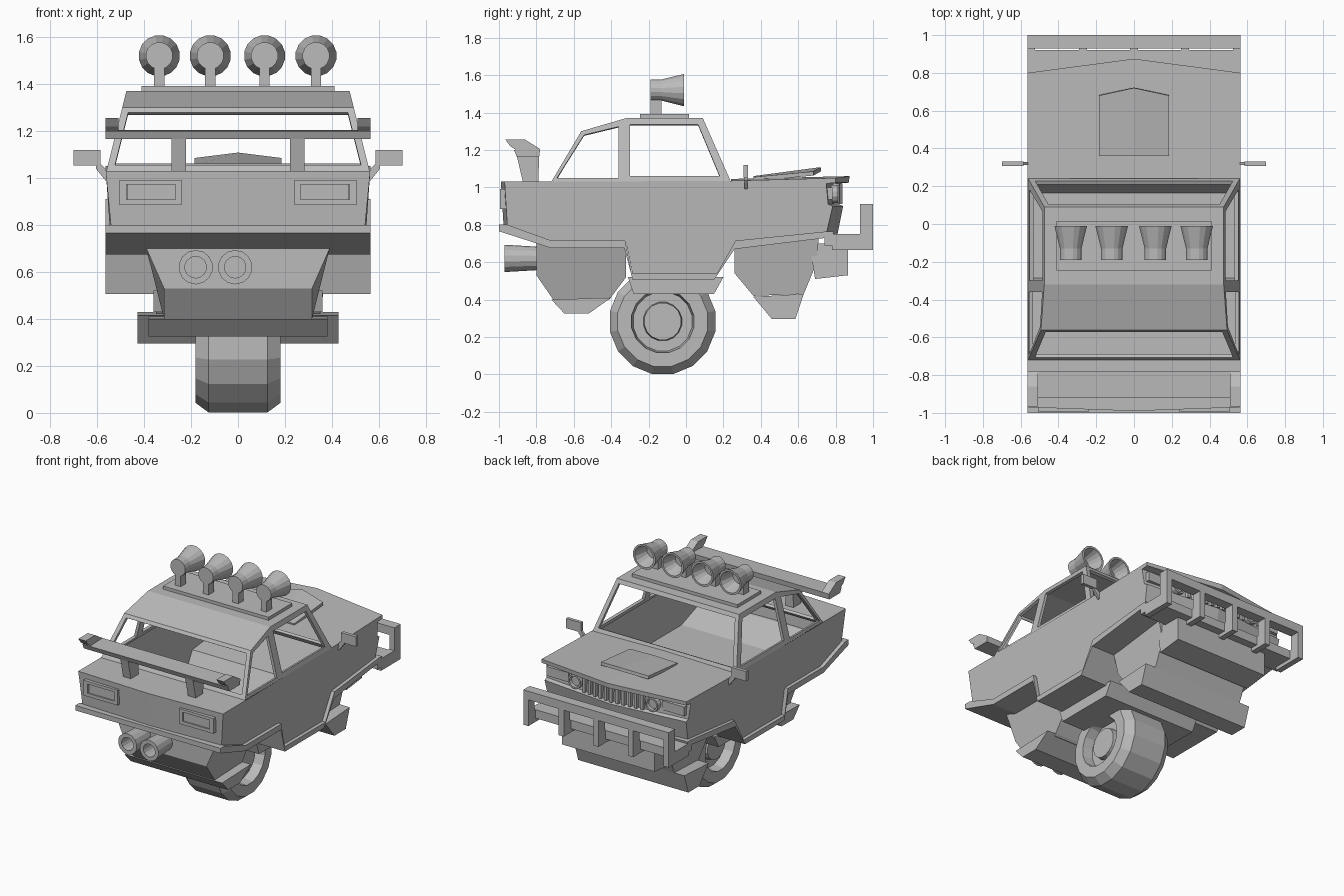
import bpy, bmesh, math

if "Cube" in bpy.data.objects:
    bpy.data.objects.remove(bpy.data.objects["Cube"])

grey = bpy.data.materials.new("plain grey")
grey.diffuse_color = (0.5, 0.5, 0.5, 1)
grey.use_nodes = True
grey.node_tree.nodes["Principled BSDF"].inputs["Base Color"].default_value = grey.diffuse_color


def make(name, verts, faces, thick=0):
    bm = bmesh.new()
    vs = [bm.verts.new(v) for v in verts]
    for f in faces:
        bm.faces.new([vs[i] for i in f])
    bmesh.ops.remove_doubles(bm, verts=bm.verts, dist=0.0005)
    bmesh.ops.recalc_face_normals(bm, faces=bm.faces)
    me = bpy.data.meshes.new(name)
    bm.to_mesh(me)
    bm.free()
    me.materials.append(grey)
    ob = bpy.data.objects.new(name, me)
    bpy.context.collection.objects.link(ob)
    if thick:
        m = ob.modifiers.new("thickness", 'SOLIDIFY')
        m.thickness = thick
        m.offset = -1
    return ob


def prism(name, pts, x0, x1=None):
    """Side profile of (y, z) points run from x0 to x1; x0 may be half width by z."""
    n = len(pts)
    if callable(x0):
        v = [(-x0(z), y, z) for y, z in pts] + [(x0(z), y, z) for y, z in pts]
    else:
        v = [(x0, y, z) for y, z in pts] + [(x1, y, z) for y, z in pts]
    f = [tuple(range(n)), tuple(range(2 * n - 1, n - 1, -1))]
    f += [(i, (i + 1) % n, n + (i + 1) % n, n + i) for i in range(n)]
    return make(name, v, f)


def box(name, x0, x1, y0, y1, z0, z1):
    return prism(name, [(y0, z0), (y1, z0), (y1, z1), (y0, z1)], x0, x1)


def lathe(name, prof, sides, axis, c):
    """Turned shape from (distance along axis, radius) points."""
    v, f = [], []
    for t, r in prof:
        for k in range(sides):
            a = 2 * math.pi * (k + 0.5) / sides
            p, q = r * math.cos(a), r * math.sin(a)
            v.append((c[0] + t, c[1] + p, c[2] + q) if axis == 'x'
                     else (c[0] + p, c[1] + t, c[2] + q))
    for i in range(len(prof) - 1):
        for k in range(sides):
            j = (k + 1) % sides
            f.append((i * sides + k, i * sides + j, (i + 1) * sides + j, (i + 1) * sides + k))
    f += [tuple(range(sides)), tuple(range(len(v) - sides, len(v)))]
    return make(name, v, f)


# Body shell: profile with slightly pointed nose and tail, open under the cabin
prof = [(-.97, 1.03, -.02), (-.955, .79, -.02), (-.72, .70, 0), (-.32, .70, 0),
        (-.285, .53, 0), (.16, .53, 0), (.265, .70, 0), (.75, .75, .06),
        (.785, .90, .055), (.76, .91, .055), (.75, 1.02, .06), (.80, 1.025, .07),
        (.80, 1.05, .075), (.24, 1.035, .0), (-.72, 1.03, 0)]
n = len(prof)
verts = []
for s in (-1, 0, 1):
    for y, z, d in prof:
        w = min(.563, .54 + .1 * max(0, z - .8))
        verts.append((s * w, y + (d if s == 0 else 0), z + (.01 if s == 0 and z > 1.03 else 0)))
faces = [tuple(range(n)), tuple(range(2 * n, 3 * n))]
for b in (0, n):
    faces += [(b + i, b + (i + 1) % n, b + n + (i + 1) % n, b + n + i)
              for i in range(n) if i != n - 2]
make("body_shell", verts, faces)

# Sill trim that follows the lower edge and closes the floor
prism("sill_trim", [(-1, .80), (-.955, .80), (-.72, .715), (-.325, .715), (-.29, .54),
                    (.165, .54), (.265, .715), (.76, .765), (.79, .765), (.78, .72), (.75, .73),
                    (.26, .67), (.15, .505), (-.285, .505), (-.33, .675),
                    (-.72, .675), (-1, .765)], -.565, .565)

# Cabin frame with open windows
A, B, C, D, E = (-.72, 1.03), (-.56, 1.30), (-.32, 1.37), (.09, 1.37), (.24, 1.03)
ins = [(-.69, 1.05), (-.545, 1.28), (-.36, 1.325), (-.36, 1.05),
       (-.30, 1.06), (-.30, 1.335), (.065, 1.335), (.18, 1.06)]
verts, faces = [], []


def pt(p, s, inset=0):
    return (s * (.56 - (p[1] - 1.03) * .25 - inset), p[0], p[1])


def poly(pts):
    faces.append(tuple(range(len(verts), len(verts) + len(pts))))
    verts.extend(pts)


def mix(p, q, t):
    return (p[0] + (q[0] - p[0]) * t, p[1] + (q[1] - p[1]) * t)


a, b, c, d, e, f, g, h = ins
for s in (-1, 1):
    for q in ((A, B, b, a), (B, C, c, b), (C, D, g, f, c), (D, E, h, g),
              (E, A, a, d, e, h), (d, c, f, e)):
        poly([pt(p, s) for p in q])
for lo, hi in ((A, B), (E, D)):
    outer = [pt(lo, -1), pt(lo, 1), pt(hi, 1), pt(hi, -1)]
    l, u = mix(lo, hi, .09), mix(lo, hi, .92)
    inner = [pt(l, -1, .03), pt(l, 1, .03), pt(u, 1, .03), pt(u, -1, .03)]
    for i in range(4):
        j = (i + 1) % 4
        poly([outer[i], outer[j], inner[j], inner[i]])
for p, q in ((B, C), (C, D)):
    poly([pt(p, -1), pt(p, 1), pt(q, 1), pt(q, -1)])
make("cabin_frame", verts, faces, .02)

# Bonnet scoop
make("bonnet_scoop", [(-.185, .36, 1.055), (0, .36, 1.06), (.185, .36, 1.055),
                      (-.185, .68, 1.085), (0, .72, 1.108), (.185, .68, 1.085)],
     [(0, 1, 4, 3), (1, 2, 5, 4)], .022)


# Grille slats and headlamps in the nose recess
def nose(x):
    return .755 + .058 * (1 - abs(x) / .56)


for i in range(11):
    x = -.225 + i * .045
    box("grille_slat", x - .01, x + .01, nose(x) - .02, nose(x) + .025, .91, 1.02)
for s in (-1, 1):
    x = s * .30
    lathe("headlamp", [(-.03, .05), (.03, .05), (.03, .038), (.01, .035)], 12, 'y', (x, nose(x), .965))
    x = s * .45
    box("indicator", x - .085, x + .085, nose(x) - .03, nose(x) + .018, .935, 1.0)

# Bull bar with L-shaped brackets
box("bumper_beam", -.565, .565, .74, .92, .69, .75)
box("bull_bar_rail", -.565, .565, .93, 1.0, .85, .91)
for x in (-.545, -.27, 0, .27, .545):
    prism("bull_bar_bracket", [(.78, .75), (.93, .75), (.93, .91), (1.0, .91),
                               (1.0, .665), (.78, .665)], x - .02, x + .02)

# Underbody blocks before and behind the wheel
prism("exhaust_block", [(-.80, .70), (-.80, .53), (-.71, .40), (-.41, .40), (-.32, .52), (-.32, .70)],
      lambda z: .39 - .075 * min(1, (.70 - z) / .17))
prism("exhaust_skid", [(-.72, .40), (-.65, .325), (-.52, .325), (-.40, .41)], -.38, .38)
prism("engine_block", [(.26, .69), (.26, .54), (.36, .42), (.63, .43), (.70, .60), (.71, .74)],
      lambda z: .39 if z > .6 else .35)
prism("engine_skid", [(.36, .415), (.46, .295), (.585, .295), (.63, .43)], -.428, .428)
prism("nose_block", [(.66, .70), (.865, .70), (.865, .53), (.69, .51)], -.36, .36)
prism("wheel_tray", [(-.31, .52), (-.28, .43), (.15, .43), (.20, .52)], -.36, .36)

# Single central wheel
half = [(.15, .10), (.11, .105), (.11, .16), (.18, .17), (.18, .245), (.125, .287)]
lathe("wheel", half + [(-t, r) for t, r in reversed(half)], 16, 'x', (0, -.125, .283))

# Exhaust pipes
for x in (-.18, -.012):
    lathe("exhaust_pipe", [(-.76, .06), (-.80, .063), (-.97, .073), (-.97, .046), (-.86, .046)],
          14, 'y', (x, 0, .62))

# Roof lamps on a plate
box("roof_plate", -.41, .41, -.245, .015, 1.365, 1.392)
for x in (-.335, -.118, .113, .332):
    box("lamp_stem", x - .022, x + .022, -.19, -.13, 1.39, 1.49)
    lathe("roof_lamp", [(-.19, .058), (-.13, .058), (-.01, .088), (-.01, .074), (-.11, .048)],
          16, 'y', (x, 0, 1.52))

# Rear wing
prism("wing_bar", [(-.92, 1.20), (-.78, 1.205), (-.785, 1.165), (-.905, 1.165)], -.565, .565)
for s in (-1, 1):
    prism("wing_post", [(-.905, 1.17), (-.87, 1.02), (-.79, 1.02), (-.785, 1.17)], s * .222, s * .282)
    prism("wing_tip", [(-.965, 1.255), (-.86, 1.255), (-.78, 1.205), (-.91, 1.20), (-.94, 1.22)],
          s * .508, s * .565)
    # Tail lamps: raised frame around a sunken lens
    xa, xb = s * .24, s * .505
    box("tail_lamp_lens", s * .26, s * .47, -.985, -.95, .905, .975)
    for z0, z1 in ((.885, .908), (.972, .992)):
        box("tail_lamp_frame", xa, xb, -.995, -.95, z0, z1)
    for p, q in ((xa, s * .265), (s * .475, xb)):
        box("tail_lamp_frame", p, q, -.995, -.95, .885, .992)
    # Door mirrors
    box("mirror", s * .585, s * .70, .308, .332, 1.052, 1.12)
    v = [(s * x, y, z) for y in (.312, .328)
         for x, z in ((.545, .99), (.565, .99), (.605, 1.04), (.605, 1.06), (.585, 1.06), (.545, 1.02))]
    make("mirror_arm", v, [tuple(range(6)), tuple(range(6, 12))] +
         [(i, (i + 1) % 6, 6 + (i + 1) % 6, 6 + i) for i in range(6)])
